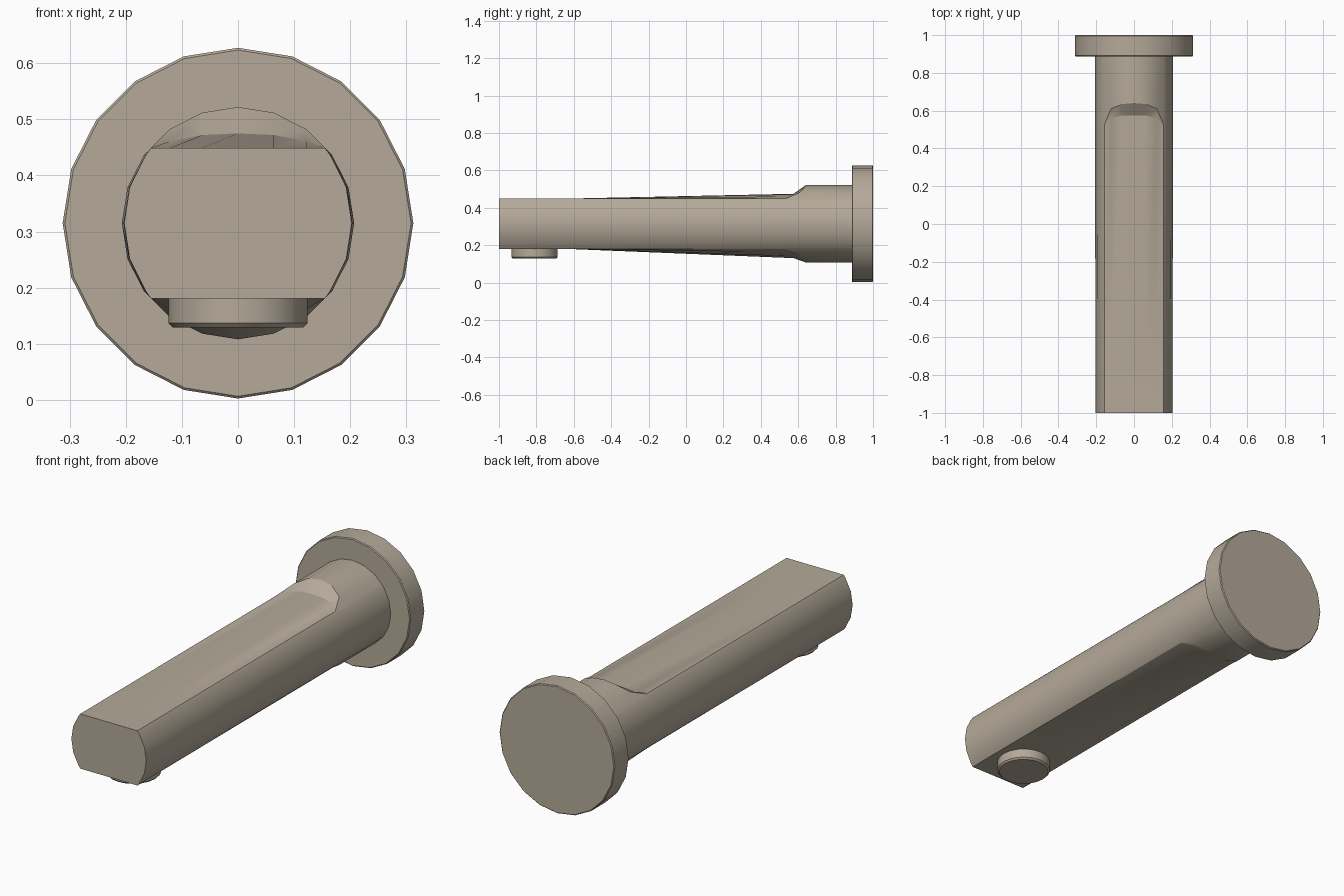
import bpy, bmesh, math
from mathutils import Matrix

if "Cube" in bpy.data.objects:
    bpy.data.objects.remove(bpy.data.objects["Cube"], do_unlink=True)

AXIS_Z = 0.315      # height of the spout axis
R = 0.207           # spout radius
FLAT = 0.134        # distance of the flats from the axis
SIDES = 20

stone = bpy.data.materials.new("warm beige")
stone.use_nodes = True
stone.diffuse_color = (0.46, 0.40, 0.32, 1)
stone.node_tree.nodes["Principled BSDF"].inputs["Base Color"].default_value = (0.46, 0.40, 0.32, 1)


def finish(bm, name):
    bmesh.ops.recalc_face_normals(bm, faces=bm.faces)
    mesh = bpy.data.meshes.new(name)
    bm.to_mesh(mesh)
    bm.free()
    mesh.materials.append(stone)
    obj = bpy.data.objects.new(name, mesh)
    bpy.context.scene.collection.objects.link(obj)
    bpy.ops.object.select_all(action='DESELECT')
    obj.select_set(True)
    bpy.context.view_layer.objects.active = obj
    bpy.ops.object.shade_smooth_by_angle(angle=math.radians(25))
    return obj


def disc(name, radius, depth, matrix, bevel):
    bm = bmesh.new()
    bmesh.ops.create_cone(bm, cap_ends=True, segments=SIDES, radius1=radius,
                          radius2=radius, depth=depth, matrix=matrix)
    rims = [e for e in bm.edges if any(len(f.verts) > 4 for f in e.link_faces)]
    bmesh.ops.bevel(bm, geom=rims, offset=bevel, segments=1, affect='EDGES')
    return finish(bm, name)


def ring_point(step):
    a = 2 * math.pi * step / SIDES
    return R * math.sin(a), R * math.cos(a)


def cap_columns(sign, bulges):
    """Lengthwise columns of one flat, from the middle outwards."""
    starts, ends = (0.575, 0.575, 0.56, 0.51), (0.64, 0.635, 0.61, 0.53)
    columns = []
    for i, (bulge, y0, y1) in enumerate(zip(bulges, starts, ends)):
        x, z = ring_point(i) if i < 3 else (0.155, FLAT)
        columns.append([(x, -1, sign * FLAT), (x, -0.65, sign * FLAT),
                        (x, y0, sign * bulge), (x, y1, sign * z), (x, 0.9, sign * z)])
    return columns


def side_column(step):
    x, z = ring_point(step)
    return [(x * k, y, z) for y, k in
            ((-1, 0.98), (-0.65, 0.985), (0.51, 1), (0.53, 1), (0.9, 1))]


# Spout: round at the wall, flattened above and below towards the tip
top = cap_columns(1, (0.16, 0.157, 0.146, FLAT))
bottom = cap_columns(-1, (0.184, 0.174, 0.153, FLAT))
half = top + [side_column(s) for s in range(3, 8)] + bottom[::-1]
mirrored = [[(-x, y, z) for x, y, z in col] for col in half[-2:0:-1]]
bm = bmesh.new()
grid = [[bm.verts.new((x, y, z + AXIS_Z)) for x, y, z in col] for col in half + mirrored]
for a, b in zip(grid, grid[1:] + grid[:1]):
    for j in range(len(a) - 1):
        bm.faces.new((a[j], a[j + 1], b[j + 1], b[j]))
for end in (0, -1):
    bm.faces.new([col[end] for col in grid])
finish(bm, "spout")

# Round wall flange, with a corner at the top
turn = Matrix.Rotation(math.pi / 2, 4, 'X')
disc("wall_flange", 0.3125, 0.113, Matrix.Translation((0, 0.9435, AXIS_Z)) @ turn, 0.004)

# Water outlet under the tip
disc("outlet", 0.124, 0.07, Matrix.Translation((0, -0.81, 0.164)), 0.008)
